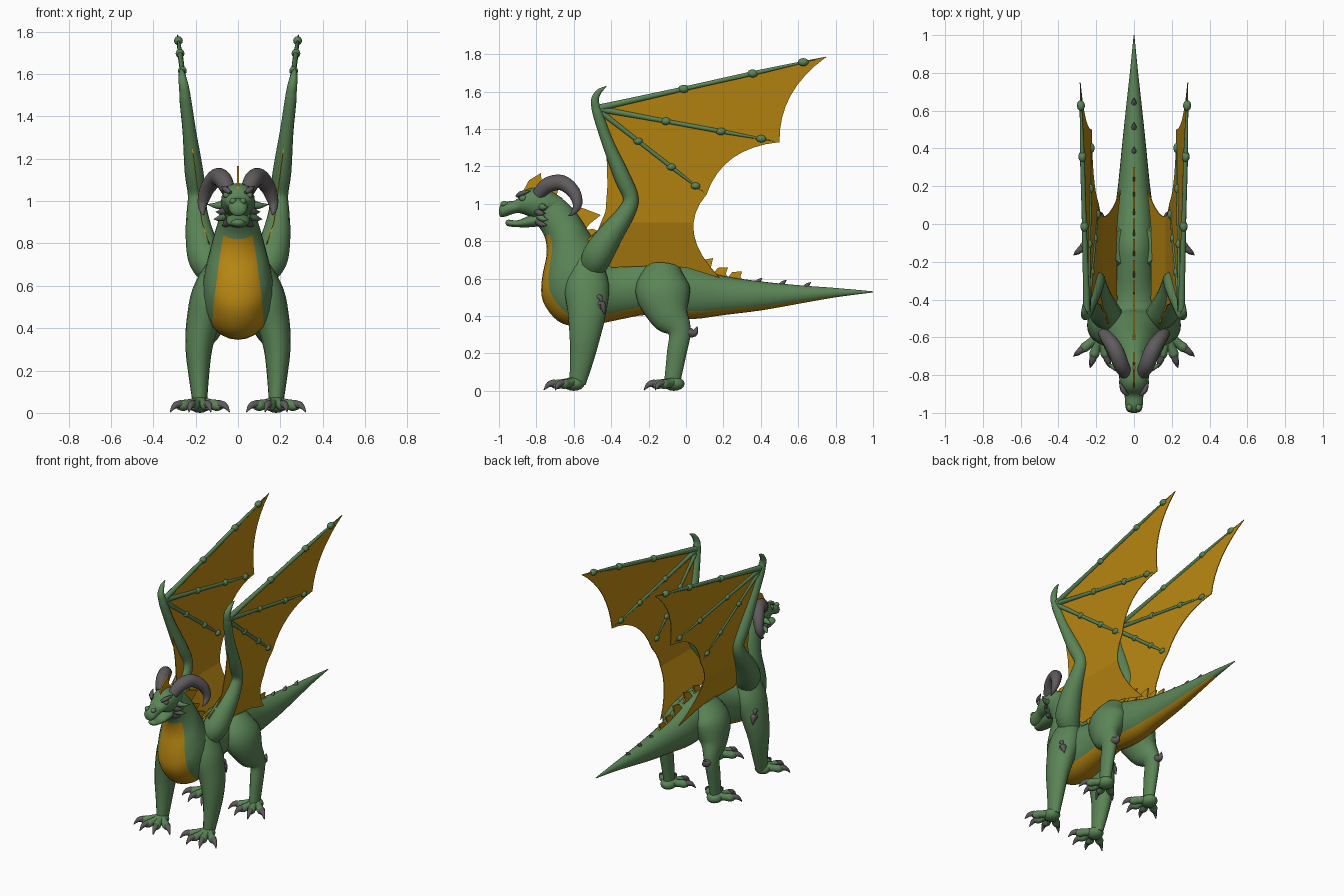
import bpy, bmesh, math
from mathutils import Vector, Matrix

if "Cube" in bpy.data.objects:
    bpy.data.objects.remove(bpy.data.objects["Cube"])


def material(name, rgb):
    m = bpy.data.materials.new(name)
    m.diffuse_color = (*rgb, 1)
    m.use_nodes = True
    m.node_tree.nodes["Principled BSDF"].inputs["Base Color"].default_value = m.diffuse_color
    return m


MATS = [material("scale green", (0.105, 0.235, 0.095)),
        material("membrane gold", (0.50, 0.25, 0.006)),
        material("horn grey", (0.115, 0.105, 0.11))]
GREEN, GOLD, GREY = range(3)


def finish(bm, name, mirror=False, smooth=True):
    bmesh.ops.recalc_face_normals(bm, faces=bm.faces)
    me = bpy.data.meshes.new(name)
    bm.to_mesh(me)
    bm.free()
    for m in MATS:
        me.materials.append(m)
    ob = bpy.data.objects.new(name, me)
    bpy.context.collection.objects.link(ob)
    if smooth:
        bpy.context.view_layer.objects.active = ob
        ob.select_set(True)
        bpy.ops.object.shade_smooth_by_angle(angle=math.radians(50))
        ob.select_set(False)
    if mirror:
        ob.modifiers.new("mirror", 'MIRROR').use_mirror_merge = False
    return ob


def spline(pts, n=4):
    """Smooth curve through tuples of any length."""
    P = [pts[0]] + list(pts) + [pts[-1]]
    out = []
    for i in range(1, len(P) - 2):
        for k in range(n):
            t = k / n
            out.append([0.5 * (2 * b + (c - a) * t + (2 * a - 5 * b + 4 * c - d) * t * t
                               + (3 * b - a - 3 * c + d) * t ** 3)
                        for a, b, c, d in zip(*P[i - 1:i + 3])])
    return out + [list(pts[-1])]


def skin(bm, rings, rule):
    """Join rings of points; rule(ring, side) gives the colour."""
    V = [[bm.verts.new(p) for p in r] for r in rings]
    n = len(V[0])
    for i in range(len(V) - 1):
        for k in range(n):
            j = (k + 1) % n
            bm.faces.new((V[i][k], V[i][j], V[i + 1][j], V[i + 1][k])).material_index = rule(i, k)
    bm.faces.new(V[0]).material_index = rule(0, n // 2)
    bm.faces.new(V[-1]).material_index = rule(0, n // 2)


def loft(bm, sections, rule=lambda i, k: GREEN, n=24):
    """Sections: dorsal y,z, ventral y,z, half width. Side 0 starts at the belly."""
    rings = []
    for y1, z1, y2, z2, w in spline(sections):
        rings.append([Vector((math.sin(a) * w,
                              (y1 + y2) / 2 + math.cos(a) * (y2 - y1) / 2,
                              (z1 + z2) / 2 + math.cos(a) * (z2 - z1) / 2))
                      for a in (2 * math.pi * k / n for k in range(n))])
    skin(bm, rings, rule)


def tube(bm, pts, mat=GREEN, sx=1, n=14):
    """Tapered limb through (x, y, z, radius)."""
    P = spline(pts)
    C = [Vector(p[:3]) for p in P]
    whole = (C[-1] - C[0]).normalized()
    ref = Vector((0, 0, 1)) if abs(whole.x) > 0.8 else Vector((1, 0, 0))
    rings = []
    for i, p in enumerate(P):
        t = (C[min(i + 1, len(C) - 1)] - C[max(i - 1, 0)]).normalized()
        u = (ref - t * ref.dot(t)).normalized()
        v = t.cross(u)
        r = max(p[3], 0.001)
        rings.append([C[i] + (u * math.cos(a) * sx + v * math.sin(a)) * r
                      for a in (2 * math.pi * k / n for k in range(n))])
    skin(bm, rings, lambda i, k: mat)


def ball(bm, c, size, mat=GREEN):
    r = bmesh.ops.create_uvsphere(bm, u_segments=14, v_segments=8, radius=1,
                                  matrix=Matrix.LocRotScale(Vector(c), None, Vector(size)))
    for f in {f for v in r["verts"] for f in v.link_faces}:
        f.material_index = mat


# body, neck and tail with a gold belly
bm = bmesh.new()
loft(bm, [(1.0, .532, 1.0, .526, .002), (.8, .55, .8, .5, .022), (.6, .565, .6, .465, .044),
          (.4, .585, .4, .43, .065), (.2, .615, .2, .405, .085), (.05, .66, .05, .385, .105),
          (-.1, .71, -.1, .39, .115), (-.2, .705, -.22, .405, .115), (-.35, .68, -.36, .38, .125),
          (-.44, .69, -.55, .345, .155), (-.465, .75, -.68, .37, .17), (-.49, .8, -.765, .48, .16),
          (-.52, .85, -.77, .6, .14), (-.55, .9, -.745, .73, .118), (-.585, .95, -.755, .82, .098),
          (-.64, 1.01, -.79, .88, .08), (-.7, 1.05, -.82, .9, .07)],
     lambda i, k: GOLD if 4 <= i < 56 and (k < 3 or k >= 21) else GREEN)
finish(bm, "body")

# head: skull with snout, and open lower jaw
bm = bmesh.new()
loft(bm, [(-.66, 1.03, -.7, .93, .055), (-.74, 1.075, -.76, .905, .078), (-.82, 1.085, -.82, .925, .078),
          (-.87, 1.065, -.87, .945, .066), (-.91, 1.02, -.91, .95, .05), (-.96, 1.012, -.965, .932, .046),
          (-.99, .995, -.99, .93, .036), (-1.0, .97, -1.0, .945, .015)])
finish(bm, "skull")
bm = bmesh.new()
loft(bm, [(-.74, .95, -.74, .885, .055), (-.83, .938, -.83, .875, .055), (-.9, .912, -.9, .875, .042),
          (-.95, .915, -.95, .88, .03), (-.965, .905, -.965, .893, .012)])
finish(bm, "lower_jaw")

# eyes, brows, nostrils and cheek spikes
bm = bmesh.new()
ball(bm, (.052, -.872, 1.03), (.018, .02, .018))
ball(bm, (.024, -.972, 1.0), (.016, .02, .016))
tube(bm, [(.035, -.905, 1.04, .008), (.058, -.88, 1.055, .014), (.078, -.83, 1.07, .002)], GREY, n=8)
for tip, base, col in [((.145, -.735, .985), (.06, -.77, .985), GREEN),
                       ((.115, -.735, .915), (.055, -.78, .935), GREEN),
                       ((.105, -.75, .95), (.055, -.79, .96), GREY),
                       ((.075, -.74, .885), (.04, -.79, .91), GREY)]:
    mid = [(a + b) / 2 for a, b in zip(tip, base)]
    tube(bm, [(*base, .024), (mid[0], mid[1] - .008, mid[2] - .006, .015), (*tip, .001)], col, n=8)
finish(bm, "face_details", mirror=True)

# curled horns
bm = bmesh.new()
tube(bm, [(.045, -.79, 1.05, .034), (.07, -.74, 1.1, .042), (.1, -.665, 1.113, .042),
          (.142, -.602, 1.065, .036), (.165, -.58, 1.0, .026), (.168, -.6, .955, .014),
          (.162, -.63, .935, .002)], GREY)
finish(bm, "horns", mirror=True)


def foot(bm, x, y):
    ball(bm, (x, y - .01, .038), (.052, .058, .038))
    for a in (-52, -17, 17, 52):
        a = math.radians(a)
        at = lambda d: (x + math.sin(a) * d, y - math.cos(a) * d)
        tube(bm, [(*at(.02), .045, .028), (*at(.07), .04, .024), (*at(.105), .034, .026),
                  (*at(.13), .028, .014)], n=10)
        tube(bm, [(*at(.115), .042, .02), (*at(.15), .034, .015), (*at(.178), .004, .002)], GREY, n=8)


# front legs with elbow spikes
bm = bmesh.new()
tube(bm, [(.09, -.53, .7, .08), (.13, -.53, .56, .12), (.168, -.53, .42, .104), (.185, -.54, .3, .085),
          (.185, -.555, .18, .066), (.18, -.58, .04, .045)], sx=.74, n=18)
tube(bm, [(.2, -.47, .45, .03), (.21, -.45, .46, .022), (.215, -.435, .41, .002)], GREY, n=8)
tube(bm, [(.2, -.48, .49, .022), (.215, -.46, .5, .015), (.22, -.45, .465, .002)], GREY, n=8)
foot(bm, .18, -.59)
finish(bm, "front_legs", mirror=True)

# hind legs with hock spurs
bm = bmesh.new()
tube(bm, [(.06, -.12, .66, .09), (.11, -.125, .54, .148), (.15, -.09, .41, .11), (.175, -.035, .32, .063),
          (.18, -.05, .2, .053), (.18, -.075, .04, .043)], sx=.72, n=18)
tube(bm, [(.178, .005, .315, .028), (.178, .045, .31, .02), (.178, .06, .345, .002)], GREY, n=8)
foot(bm, .18, -.055)
finish(bm, "hind_legs", mirror=True)


# wings: the sheet leans outward as it rises
def wing_x(z):
    return .285 - .13 * (1.785 - z) - .2 * max(0, .9 - z)


WRIST = (-.48, 1.51)
TIPS = [(.75, 1.785), (.5, 1.33), (.11, 1.05)]
bm = bmesh.new()
edge = [WRIST]
for start, mid, end in [(TIPS[0], (.56, 1.58), TIPS[1]), (TIPS[1], (.25, 1.245), TIPS[2]),
                        (TIPS[2], (.042, .84), (.18, .605))]:
    c = [2 * m - (s + e) / 2 for s, m, e in zip(start, mid, end)]
    edge += [tuple((1 - t) ** 2 * s + 2 * t * (1 - t) * q + t * t * e for s, q, e in zip(start, c, end))
             for t in (k / 8 for k in range(9 if start == TIPS[2] else 8))]
edge += [(0, .66), (-.15, .67), (-.4, .66), (-.53, .81), (-.47, .86), (-.43, .96), (-.42, 1.1), (-.425, 1.27)]
bm.faces.new([bm.verts.new((0, y, z)) for y, z in edge])
for z in (.75, .9, 1.2):
    bmesh.ops.bisect_plane(bm, geom=bm.verts[:] + bm.edges[:] + bm.faces[:],
                           plane_co=(0, 0, z), plane_no=(0, 0, 1))
bmesh.ops.triangulate(bm, faces=bm.faces)
for v in bm.verts:
    v.co.x = wing_x(v.co.z)
for f in bm.faces:
    f.material_index = GOLD
sheet = finish(bm, "wing_membranes", smooth=False)
s = sheet.modifiers.new("thickness", 'SOLIDIFY')
s.thickness, s.offset = .005, 0
sheet.modifiers.new("mirror", 'MIRROR').use_mirror_merge = False

# wing arms, thumb claws and jointed fingers
bm = bmesh.new()
tube(bm, [(.1, -.5, .64, .06), (.15, -.475, .72, .082), (.18, -.4, .84, .068), (.193, -.325, .945, .05),
          (.195, -.295, 1.03, .042), (.208, -.34, 1.14, .044), (.23, -.42, 1.33, .032),
          (.25, -.475, 1.49, .027), (.252, -.483, 1.525, .018)])
tube(bm, [(.25, -.478, 1.5, .026), (.258, -.487, 1.555, .022), (.265, -.465, 1.6, .015),
          (.27, -.425, 1.628, .002)], n=10)
for (y, z), r in zip(TIPS, (.017, .016, .015)):
    at = lambda t: (wing_x(WRIST[1] + (z - WRIST[1]) * t), WRIST[0] + (y - WRIST[0]) * t,
                    WRIST[1] + (z - WRIST[1]) * t)
    tube(bm, [(*at(0), r * 1.1), (*at(.38), r * .75), (*at(.7), r * .7), (*at(1), .002)], n=10)
    for t in (.38, .68, .9):
        ball(bm, at(t), (r * 1.25, r * 1.7, r * 1.25))
finish(bm, "wing_arms", mirror=True)


def fin(bm, a, b, tip):
    """Thin swept plate on the centre line."""
    f1 = ((a[0] + tip[0]) / 2 - .012, (a[1] + tip[1]) / 2 + .018)
    f2 = ((b[0] + tip[0]) / 2 - .015, (b[1] + tip[1]) / 2 - .005)
    face = bm.faces.new([bm.verts.new((-.005, y, z)) for y, z in (a, f1, tip, f2, b)])
    face.material_index = GOLD
    new = bmesh.ops.extrude_face_region(bm, geom=[face])["geom"]
    bmesh.ops.translate(bm, vec=(.01, 0, 0), verts=[g for g in new if isinstance(g, bmesh.types.BMVert)])
    for f in bm.faces:
        f.material_index = GOLD


# head crest, neck fins and back fins
bm = bmesh.new()
fin(bm, (-.88, 1.05), (-.74, 1.06), (-.775, 1.165))
fin(bm, (-.76, 1.06), (-.67, 1.02), (-.68, 1.09))
fin(bm, (-.63, .98), (-.54, .86), (-.455, .94))
fin(bm, (-.54, .86), (-.49, .77), (-.43, .835))
fin(bm, (-.49, .78), (-.43, .67), (-.37, .76))
for y, z in ((-.4, .675), (-.29, .68), (-.18, .695), (-.07, .69)):
    fin(bm, (y, z), (y + .1, z - .01), (y + .1, z + .07))
fin(bm, (.04, .65), (.15, .615), (.145, .71))
fin(bm, (.14, .62), (.23, .6), (.225, .66))
fin(bm, (.22, .6), (.31, .59), (.3, .637))
finish(bm, "back_fins", smooth=False)

# small tail spikes
bm = bmesh.new()
for y, z in ((.39, .575), (.52, .565), (.65, .553)):
    tube(bm, [(0, y - .01, z, .016), (0, y + .002, z + .015, .01), (0, y + .018, z + .028, .001)], GREY, n=8)
finish(bm, "tail_spikes")
